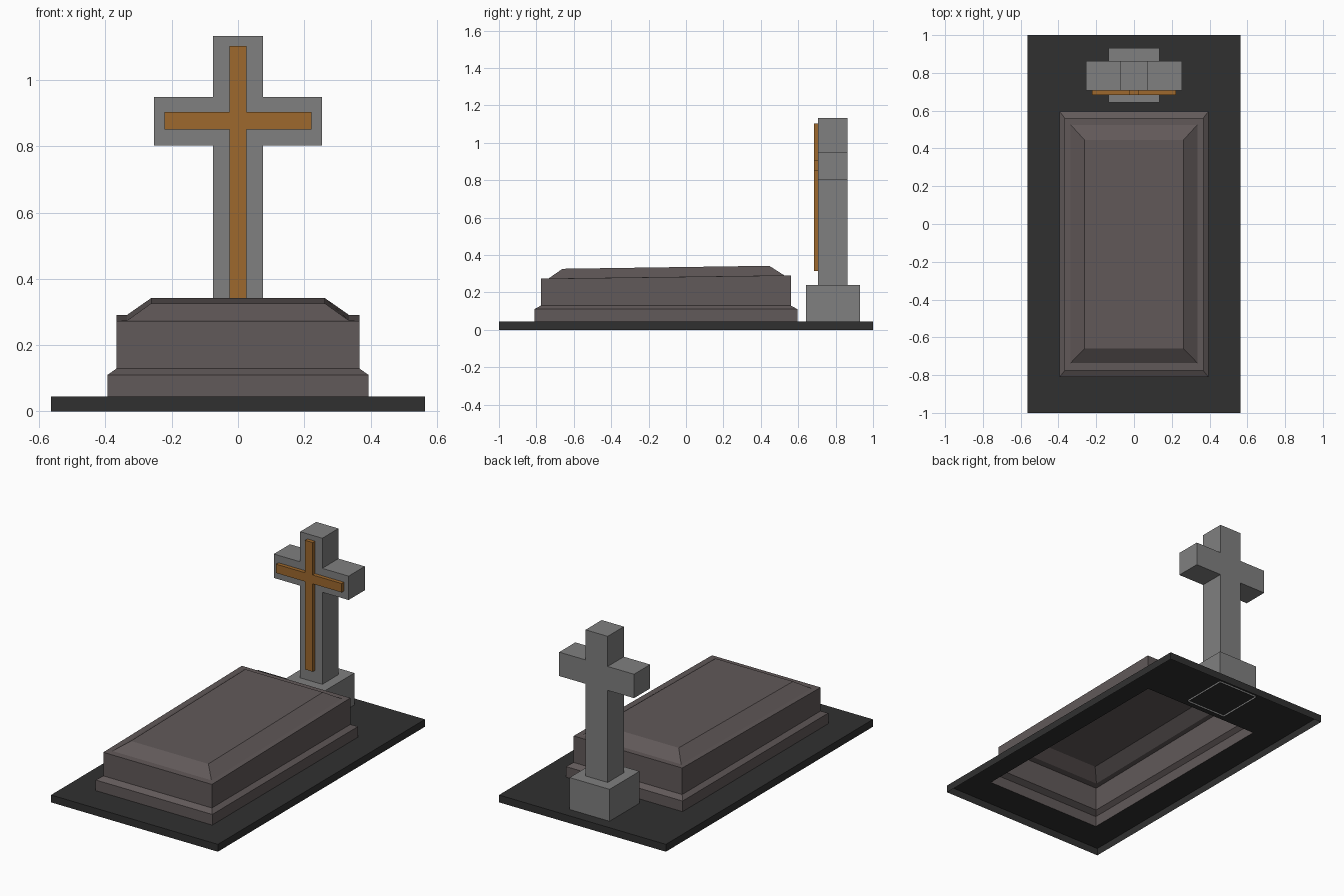
import bpy, bmesh

cube = bpy.data.objects.get("Cube")
if cube:
    bpy.data.objects.remove(cube, do_unlink=True)


def material(name, rgb):
    m = bpy.data.materials.new(name)
    m.use_nodes = True
    m.diffuse_color = (*rgb, 1)
    m.node_tree.nodes["Principled BSDF"].inputs["Base Color"].default_value = (*rgb, 1)
    return m


charcoal = material("charcoal stone", (0.03, 0.03, 0.03))
brown = material("brown grey granite", (0.12, 0.1, 0.1))
grey = material("grey stone", (0.214, 0.214, 0.214))
bronze = material("bronze", (0.34, 0.14, 0.026))


def finish(name, bm, mat):
    mesh = bpy.data.meshes.new(name)
    bm.to_mesh(mesh)
    bm.free()
    mesh.materials.append(mat)
    obj = bpy.data.objects.new(name, mesh)
    bpy.context.scene.collection.objects.link(obj)
    return obj


def rect(bm, x, y0, y1, z, slope=0.0):
    """Rectangular loop; slope lifts it towards the back."""
    return [bm.verts.new((px, py, z + slope * (py - y0)))
            for px, py in ((-x, y0), (x, y0), (x, y1), (-x, y1))]


def shell(name, sections, mat, capped=True):
    """Open-bottomed shell through rectangular sections, outside or bottom first."""
    bm = bmesh.new()
    loops = [rect(bm, *s) for s in sections]
    for a, b in zip(loops, loops[1:]):
        for i in range(4):
            j = (i + 1) % 4
            bm.faces.new((a[i], a[j], b[j], b[i]))
    if capped:
        bm.faces.new(loops[-1])
    return finish(name, bm, mat)


def cross(name, half_w, arm, z, y0, y1, mat):
    """Extruded cross outline; z = bottom, arm bottom, arm top, top."""
    right = [(half_w, z[0]), (half_w, z[1]), (arm, z[1]),
             (arm, z[2]), (half_w, z[2]), (half_w, z[3])]
    outline = right + [(-x, h) for x, h in reversed(right)]
    bm = bmesh.new()
    face = bm.faces.new([bm.verts.new((x, y0, h)) for x, h in outline])
    ext = bmesh.ops.extrude_face_region(bm, geom=[face])
    moved = [v for v in ext["geom"] if isinstance(v, bmesh.types.BMVert)]
    bmesh.ops.translate(bm, verts=moved, vec=(0, y1 - y0, 0))
    bmesh.ops.recalc_face_normals(bm, faces=bm.faces)
    return finish(name, bm, mat)


# Ground slab: open-bottomed tray with an opening beneath the tomb
ground = 0.045
plinth = (0.394, -0.811, 0.596)
edge = (0.564, -1, 1)
shell("ground_slab", [(*edge, 0), (*edge, ground), (*plinth, ground)],
      charcoal, capped=False)

# Tomb: hollow stepped shell with a bevelled, gently sloping lid
body = (0.367, -0.776, 0.561)
shell("tomb", [(*plinth, ground), (*plinth, 0.11),
               (*body, 0.129), (*body, 0.273, 0.0135),
               (0.335, -0.735, 0.525, 0.274, 0.0135),
               (0.262, -0.66, 0.445, 0.326, 0.0145)], brown)

# Pedestal: hollow block whose walls reach just through the slab top
block = (0.135, 0.642, 0.931)
shell("pedestal", [(*block, 0.034), (*block, 0.24)], grey)

# Stone cross with a bronze cross on its face
cross("stone_cross", 0.075, 0.253, (0.24, 0.803, 0.949, 1.133), 0.707, 0.863, grey)
cross("bronze_cross", 0.026, 0.222, (0.313, 0.85, 0.904, 1.102), 0.684, 0.707, bronze)
